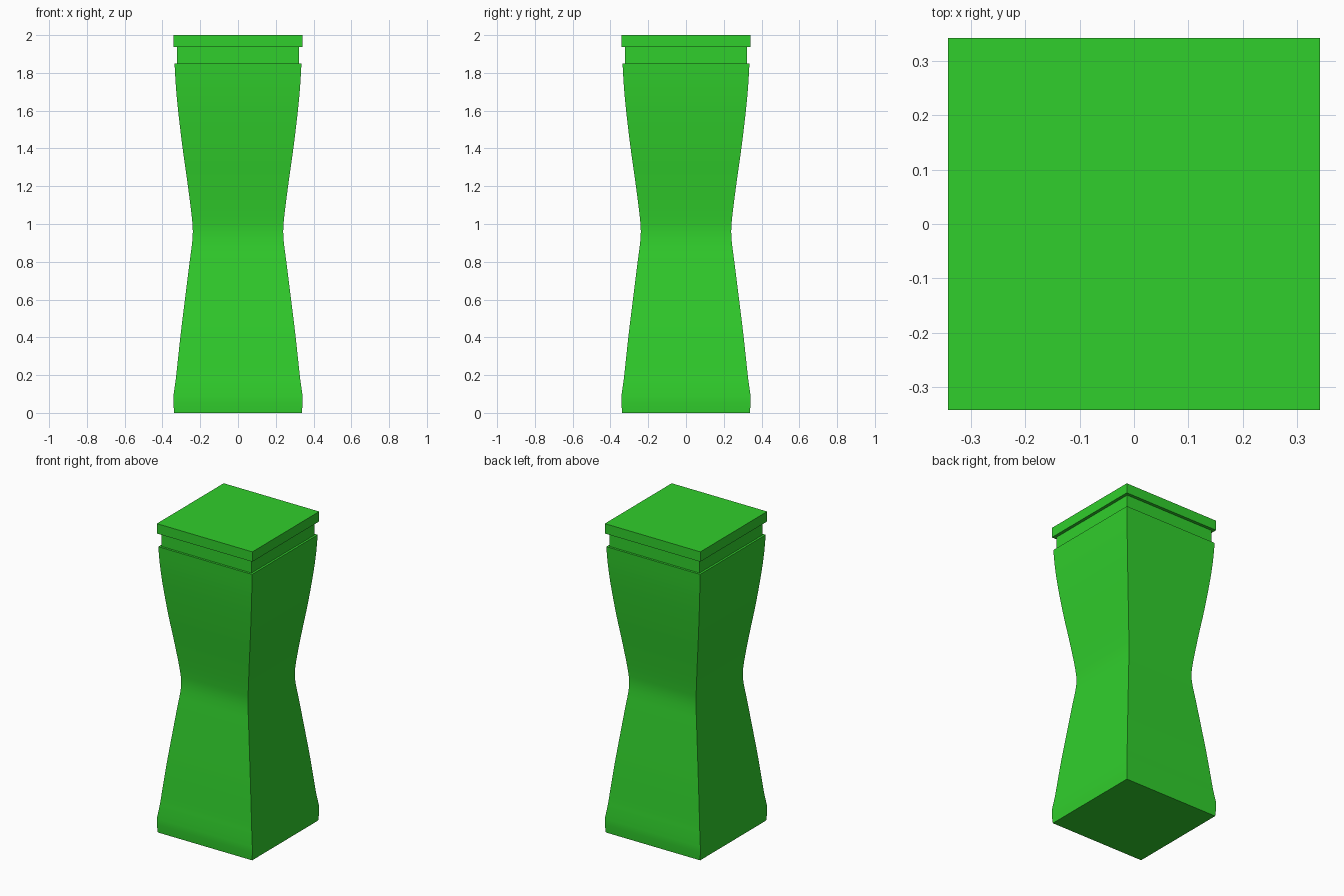
import bpy, bmesh, math

if "Cube" in bpy.data.objects:
    bpy.data.objects.remove(bpy.data.objects["Cube"])

green = bpy.data.materials.new("green")
green.diffuse_color = (0.03, 0.62, 0.025, 1)
green.use_nodes = True
green.node_tree.nodes["Principled BSDF"].inputs["Base Color"].default_value = green.diffuse_color


def square_loft(name, profile, close_bottom=False, close_top=False):
    """Stack square rings given as (half width, height) and skin them."""
    bm = bmesh.new()
    corners = [(-1, -1), (1, -1), (1, 1), (-1, 1)]
    rings = [[bm.verts.new((x * r, y * r, z)) for x, y in corners]
             for r, z in profile]
    for a, b in zip(rings, rings[1:]):
        for i in range(4):
            j = (i + 1) % 4
            bm.faces.new((a[i], a[j], b[j], b[i]))
    if close_bottom:
        bm.faces.new(rings[0][::-1])
    if close_top:
        bm.faces.new(rings[-1])
    mesh = bpy.data.meshes.new(name)
    bm.to_mesh(mesh)
    bm.free()
    mesh.materials.append(green)
    obj = bpy.data.objects.new(name, mesh)
    bpy.context.collection.objects.link(obj)
    bpy.ops.object.select_all(action='DESELECT')
    obj.select_set(True)
    bpy.context.view_layer.objects.active = obj
    bpy.ops.object.shade_smooth_by_angle(angle=math.radians(30))
    return obj


def smooth_profile(pts, steps=4):
    """Hermite curve through (half width, height) points."""
    n = len(pts)
    slope = []
    for i in range(n):
        a, b = pts[max(i - 1, 0)], pts[min(i + 1, n - 1)]
        slope.append((b[0] - a[0]) / (b[1] - a[1]))
    out = []
    for i in range(n - 1):
        (r0, z0), (r1, z1) = pts[i], pts[i + 1]
        h = z1 - z0
        for k in range(steps):
            t = k / steps
            r = ((2*t**3 - 3*t**2 + 1) * r0 + (t**3 - 2*t**2 + t) * h * slope[i]
                 + (3*t**2 - 2*t**3) * r1 + (t**3 - t**2) * h * slope[i + 1])
            out.append((r, z0 + t * h))
    return out + [pts[-1]]


# Waisted shaft with a slightly swollen foot
foot = [(0.338, 0), (0.342, 0.05), (0.342, 0.09)]
waist = [(0.329, 0.18), (0.303, 0.42), (0.281, 0.6), (0.256, 0.8),
         (0.241, 0.92), (0.241, 1.0), (0.265, 1.2), (0.293, 1.4),
         (0.317, 1.6), (0.329, 1.73), (0.336, 1.85)]
square_loft("shaft", foot + smooth_profile(waist) + [(0.322, 1.85)],
            close_bottom=True)

# Recessed neck and flat cap slab
square_loft("neck_and_cap", [(0.322, 1.85), (0.322, 1.936), (0.342, 1.936),
                             (0.342, 2.0)], close_top=True)
